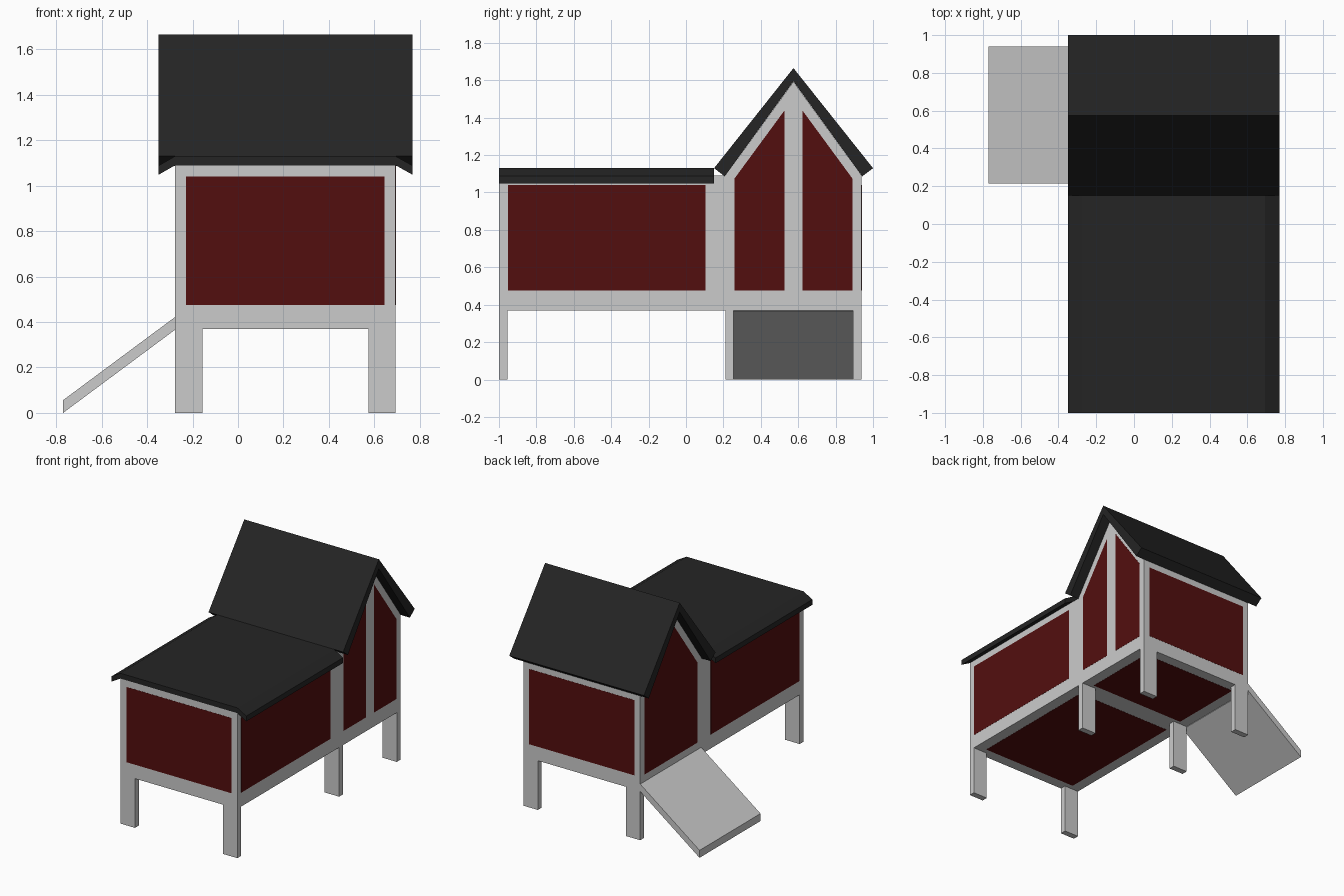
import bpy, bmesh
from mathutils import Vector

if "Cube" in bpy.data.objects:
    bpy.data.objects.remove(bpy.data.objects["Cube"])


def material(name, rgb):
    m = bpy.data.materials.new(name)
    m.diffuse_color = (*rgb, 1)
    m.use_nodes = True
    m.node_tree.nodes["Principled BSDF"].inputs["Base Color"].default_value = m.diffuse_color
    return m


RED = material("red_panel", (0.086, 0.0045, 0.0045))
BLACK = material("roof_black", (0.018, 0.018, 0.018))


def prism(name, profile, axis, a, b, mat=None):
    """Extrude a 2D profile along an axis: X uses (y,z), Y uses (x,z), Z uses (x,y)."""
    def point(p):
        c = list(p)
        c.insert("XYZ".index(axis), a)
        return c
    bm = bmesh.new()
    face = bm.faces.new([bm.verts.new(point(p)) for p in profile])
    ext = bmesh.ops.extrude_face_region(bm, geom=[face])
    move = Vector([b - a if k == axis else 0 for k in "XYZ"])
    bmesh.ops.translate(bm, vec=move,
                        verts=[v for v in ext["geom"] if isinstance(v, bmesh.types.BMVert)])
    bmesh.ops.recalc_face_normals(bm, faces=bm.faces)
    me = bpy.data.meshes.new(name)
    bm.to_mesh(me)
    bm.free()
    ob = bpy.data.objects.new(name, me)
    bpy.context.collection.objects.link(ob)
    if mat:
        me.materials.append(mat)
    return ob


def rect(u0, u1, v0, v1):
    return [(u0, v0), (u1, v0), (u1, v1), (u0, v1)]


X0, X1 = -0.277, 0.694      # side walls
Y0, YM, Y1 = -0.999, 0.21, 0.939   # front wall, dividing line, back wall
YC = (YM + Y1) / 2          # ridge line
FLOOR, EAVE = 0.37, 1.09
P = 0.001                   # panel relief
SILL, HEAD = 0.475, 1.04

# Pale frames of the low run and the tall gabled house
prism("run_frame", rect(X0, X1, FLOOR, EAVE), "Y", Y0, YM)
prism("house_frame", [(YM, FLOOR), (Y1, FLOOR), (Y1, EAVE), (YC, 1.592), (YM, EAVE)],
      "X", X0, X1)

# Front and back panels
end = rect(-0.228, 0.645, SILL, HEAD)
prism("front_panel", end, "Y", Y0 - P, Y0 + 0.01, RED)
prism("back_panel", end, "Y", Y1 - 0.01, Y1 + P, RED)

# Side panels of the run
for side, a, b in (("right", X1 - 0.01, X1 + P), ("left", X0 - P, X0 + 0.01)):
    prism(side + "_run_panel", rect(-0.953, 0.103, SILL, HEAD), "X", a, b, RED)

# Gable panels: a split pair on the right, one whole panel on the left
for name, s in (("right_gable_panel_near", -1), ("right_gable_panel_far", 1)):
    prism(name, [(YC + s * 0.315, SILL), (YC + s * 0.049, SILL),
                 (YC + s * 0.049, 1.437), (YC + s * 0.315, 1.075)],
          "X", X1 - 0.01, X1 + P, RED)
prism("left_gable_panel", [(YC - 0.315, SILL), (YC + 0.315, SILL), (YC + 0.315, 1.075),
                           (YC, 1.505), (YC - 0.315, 1.075)],
      "X", X0 - P, X0 + 0.01, RED)

# Floor panels seen from below
for name, y0, y1 in (("run_floor", -0.915, 0.13), ("house_floor", 0.28, 0.86)):
    prism(name, rect(-0.195, 0.61, y0, y1), "Z", FLOOR - P, FLOOR + 0.01, RED)

# Six board legs
for row, y in (("front", Y0), ("middle", YM), ("back", Y1 - 0.045)):
    for side, x in (("left", X0), ("right", X1 - 0.12)):
        prism(f"{row}_{side}_leg", rect(x, x + 0.12, y, y + 0.045), "Z", 0, FLOOR)

# Entrance ramp
prism("ramp", [(-0.77, 0), (-0.77, 0.056), (X0, 0.422), (X0, 0.366)], "Y", 0.215, Y1)

# Flat run roof with drooping eaves
prism("run_roof", [(-0.35, 1.048), (-0.35, 1.088), (X0, 1.13), (X1, 1.13), (0.769, 1.088),
                   (0.769, 1.048), (X1, EAVE), (X0, EAVE)], "Y", -1.0, 0.15, BLACK)

# Steep house roof
prism("house_roof", [(0.15, 1.13), (YC, 1.665), (1.0, 1.13), (Y1 + 0.003, 1.086),
                     (YC, 1.594), (YM - 0.003, 1.086)], "X", -0.35, 0.769, BLACK)
